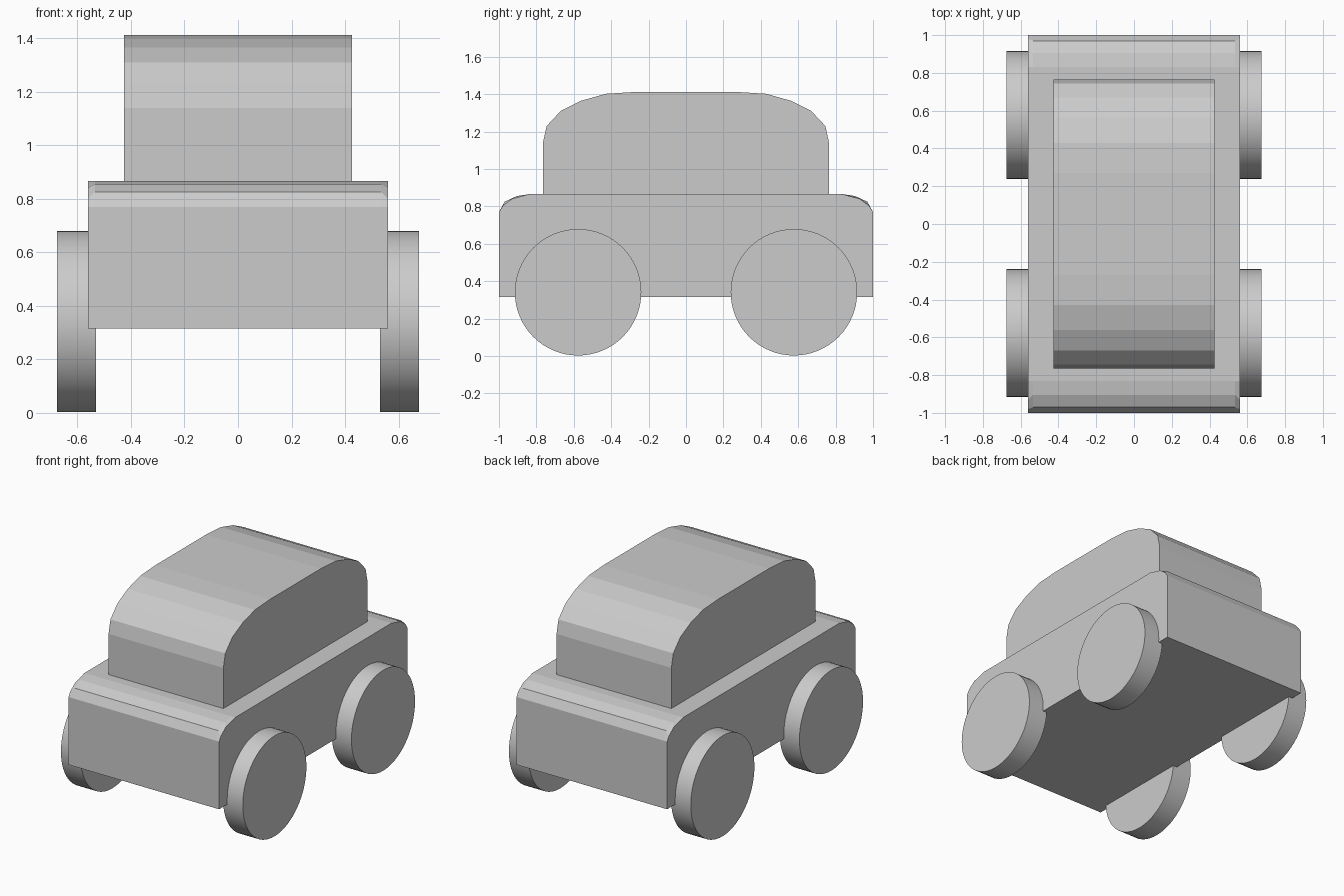
import bpy, bmesh, math

if "Cube" in bpy.data.objects:
    bpy.data.objects.remove(bpy.data.objects["Cube"])


def loft(name, sections):
    """Skin a row of (x, half_profile) sections; each half profile is mirrored in y."""
    bm = bmesh.new()
    rings = []
    for x, half in sections:
        outline = half + [(-y, z) for y, z in reversed(half)]
        rings.append([bm.verts.new((x, y, z)) for y, z in outline])
    n = len(rings[0])
    for a, b in zip(rings, rings[1:]):
        for i in range(n):
            j = (i + 1) % n
            bm.faces.new((a[i], a[j], b[j], b[i]))
    bm.faces.new(rings[0])
    bm.faces.new(rings[-1])
    bmesh.ops.recalc_face_normals(bm, faces=bm.faces)
    mesh = bpy.data.meshes.new(name)
    bm.to_mesh(mesh)
    bm.free()
    obj = bpy.data.objects.new(name, mesh)
    bpy.context.collection.objects.link(obj)
    return obj


# Lower body: rounded front and back top edges, pinched slightly at the sides
outer = [(-1, 0.315), (-1, 0.77), (-0.97, 0.825), (-0.905, 0.855), (-0.83, 0.867)]
pinched = [(-1, 0.315), (-1, 0.77), (-0.98, 0.802), (-0.93, 0.84), (-0.83, 0.867)]
loft("car_body", [(-0.56, pinched), (-0.535, outer), (0.535, outer), (0.56, pinched)])

# Cabin: arched profile with flat facets
arch = [(-0.765, 0.86), (-0.765, 1.14), (-0.745, 1.23), (-0.67, 1.31),
        (-0.56, 1.365), (-0.43, 1.402), (-0.27, 1.412)]
loft("cabin", [(-0.427, arch), (0.427, arch)])

# Wheels: plain discs partly sunk into the body
for side, sx in (("left", -1), ("right", 1)):
    for end, sy in (("front", -1), ("back", 1)):
        bpy.ops.mesh.primitive_cylinder_add(
            vertices=64, radius=0.338, depth=0.146,
            location=(sx * 0.603, sy * 0.577, 0.341),
            rotation=(0, math.pi / 2, 0))
        bpy.context.object.name = f"{end}_{side}_wheel"
        bpy.ops.object.shade_smooth_by_angle(angle=math.radians(30))
